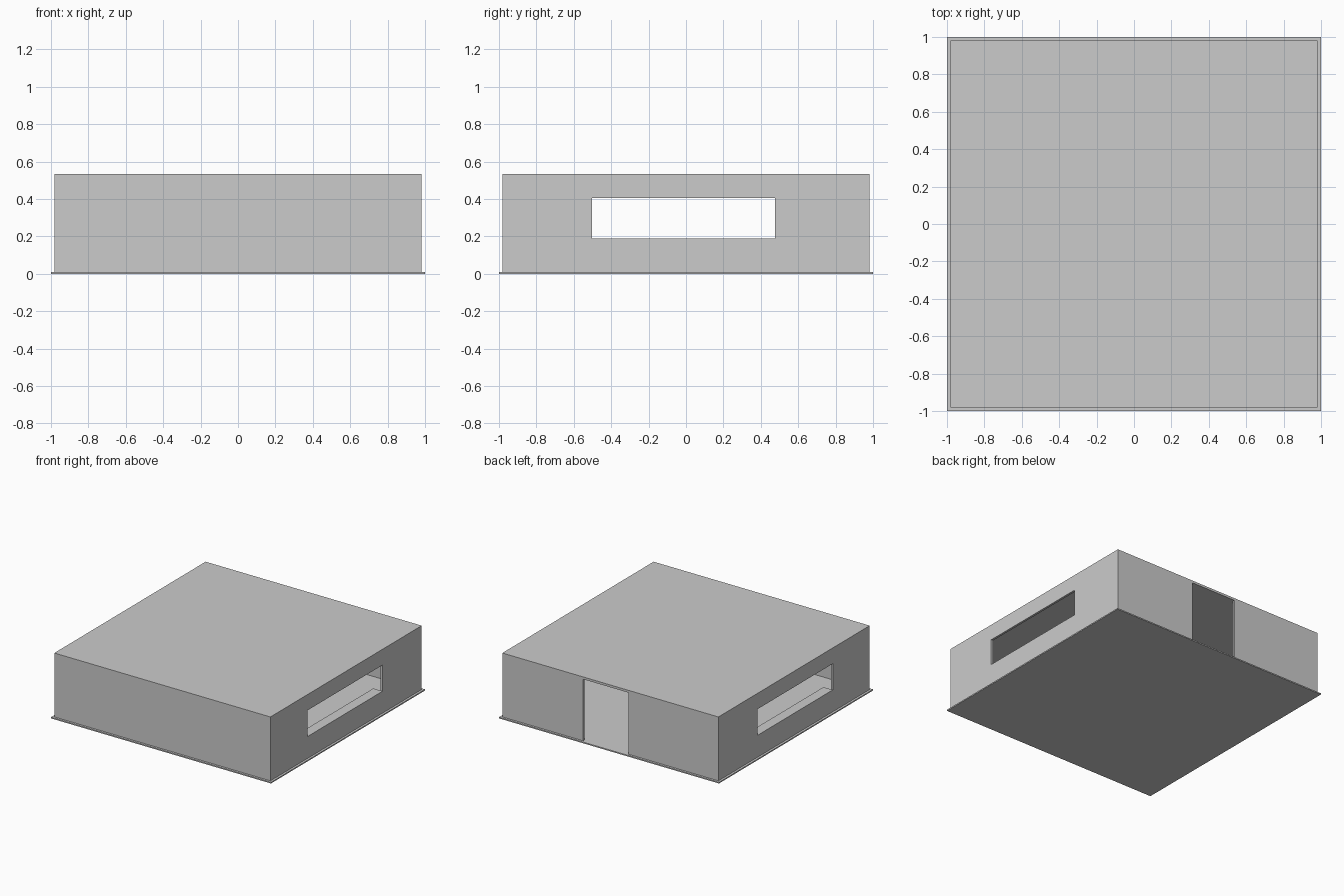
import bpy

if "Cube" in bpy.data.objects:
    bpy.data.objects.remove(bpy.data.objects["Cube"])


def box(name, x, y, z):
    """Axis-aligned box from (min, max) ranges."""
    bpy.ops.mesh.primitive_cube_add(size=1, location=[(a + b) / 2 for a, b in (x, y, z)])
    o = bpy.context.object
    o.name = name
    o.scale = [b - a for a, b in (x, y, z)]
    bpy.ops.object.transform_apply(location=False, rotation=False, scale=True)
    return o


def cut(target, cutter):
    """Subtract the cutter from the target and remove it."""
    cutter.hide_render = True
    mod = target.modifiers.new("cut", 'BOOLEAN')
    mod.operation = 'DIFFERENCE'
    mod.solver = 'EXACT'
    mod.object = cutter
    bpy.context.view_layer.objects.active = target
    bpy.ops.object.modifier_apply(modifier=mod.name)
    bpy.data.objects.remove(cutter, do_unlink=True)


W = 0.982          # outer half width of the walls
T = 0.018          # wall and roof thickness
FLOOR, TOP = 0.01, 0.535
WIN_Y, WIN_Z = (-0.503, 0.475), (0.19, 0.405)

# Floor slab
box("floor_slab", (-1, 1), (-1, 1), (0, FLOOR))

# Walls and roof as one hollow shell, open at the bottom
shell = box("walls_and_roof", (-W, W), (-W, W), (FLOOR, TOP))
inner = W - T
cut(shell, box("cavity_cutter", (-inner, inner), (-inner, inner), (-0.1, TOP - T)))

# Windows through both side walls
cut(shell, box("window_cutter", (-1.2, 1.2), WIN_Y, WIN_Z))

# Doorway in the back wall
cut(shell, box("door_cutter", (-0.165, 0.247), (0.8, 1.2), (-0.1, 0.516)))

# Inner window sills
for side, name in ((1, "right_sill"), (-1, "left_sill")):
    xs = sorted((side * 0.897, side * inner))
    box(name, xs, WIN_Y, (WIN_Z[0] - 0.006, WIN_Z[0]))
